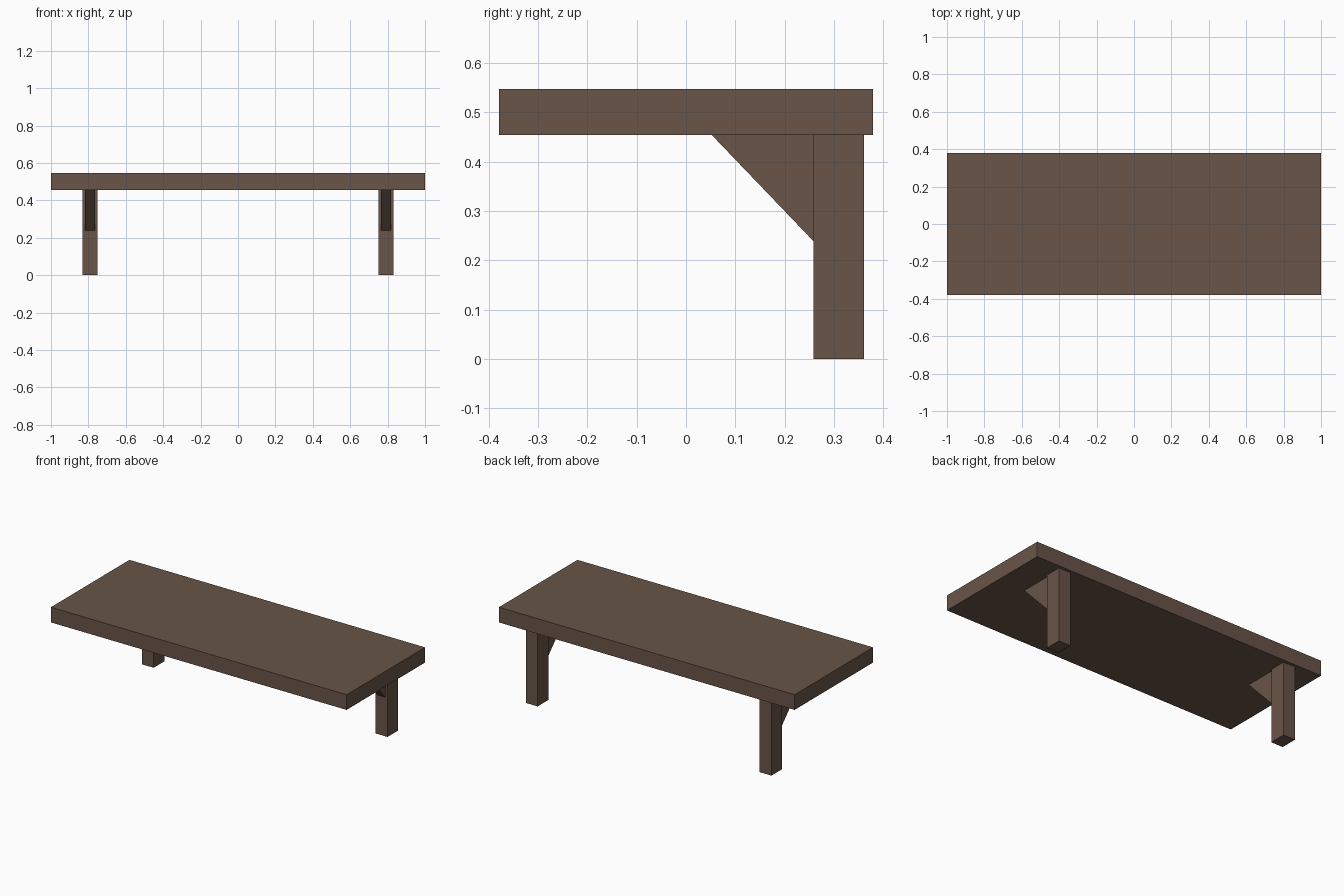
import bpy, bmesh

if "Cube" in bpy.data.objects:
    bpy.data.objects.remove(bpy.data.objects["Cube"])

wood = bpy.data.materials.new("dark brown wood")
wood.diffuse_color = (0.138, 0.089, 0.064, 1)
wood.use_nodes = True
wood.node_tree.nodes["Principled BSDF"].inputs["Base Color"].default_value = wood.diffuse_color


def prism(name, profile, x0, x1):
    """Extrude a (y, z) profile along x from x0 to x1."""
    bm = bmesh.new()
    face = bm.faces.new([bm.verts.new((x0, y, z)) for y, z in profile])
    ext = bmesh.ops.extrude_face_region(bm, geom=[face])
    verts = [v for v in ext["geom"] if isinstance(v, bmesh.types.BMVert)]
    bmesh.ops.translate(bm, verts=verts, vec=(x1 - x0, 0, 0))
    bmesh.ops.recalc_face_normals(bm, faces=bm.faces)
    mesh = bpy.data.meshes.new(name)
    bm.to_mesh(mesh)
    bm.free()
    mesh.materials.append(wood)
    obj = bpy.data.objects.new(name, mesh)
    bpy.context.collection.objects.link(obj)
    return obj


def rect(y0, y1, z0, z1):
    return [(y0, z0), (y1, z0), (y1, z1), (y0, z1)]


UNDER, TOP = 0.454, 0.547

# Thick top board
prism("top_board", rect(-0.379, 0.379, UNDER, TOP), -1, 1)

# Back legs, each with a triangular brace reaching forward
for side, cx in (("left", -0.791), ("right", 0.791)):
    prism(side + "_leg", rect(0.258, 0.361, 0, UNDER), cx - 0.04, cx + 0.04)
    prism(side + "_brace", [(0.258, 0.239), (0.258, UNDER), (0.052, UNDER)],
          cx - 0.027, cx + 0.027)
